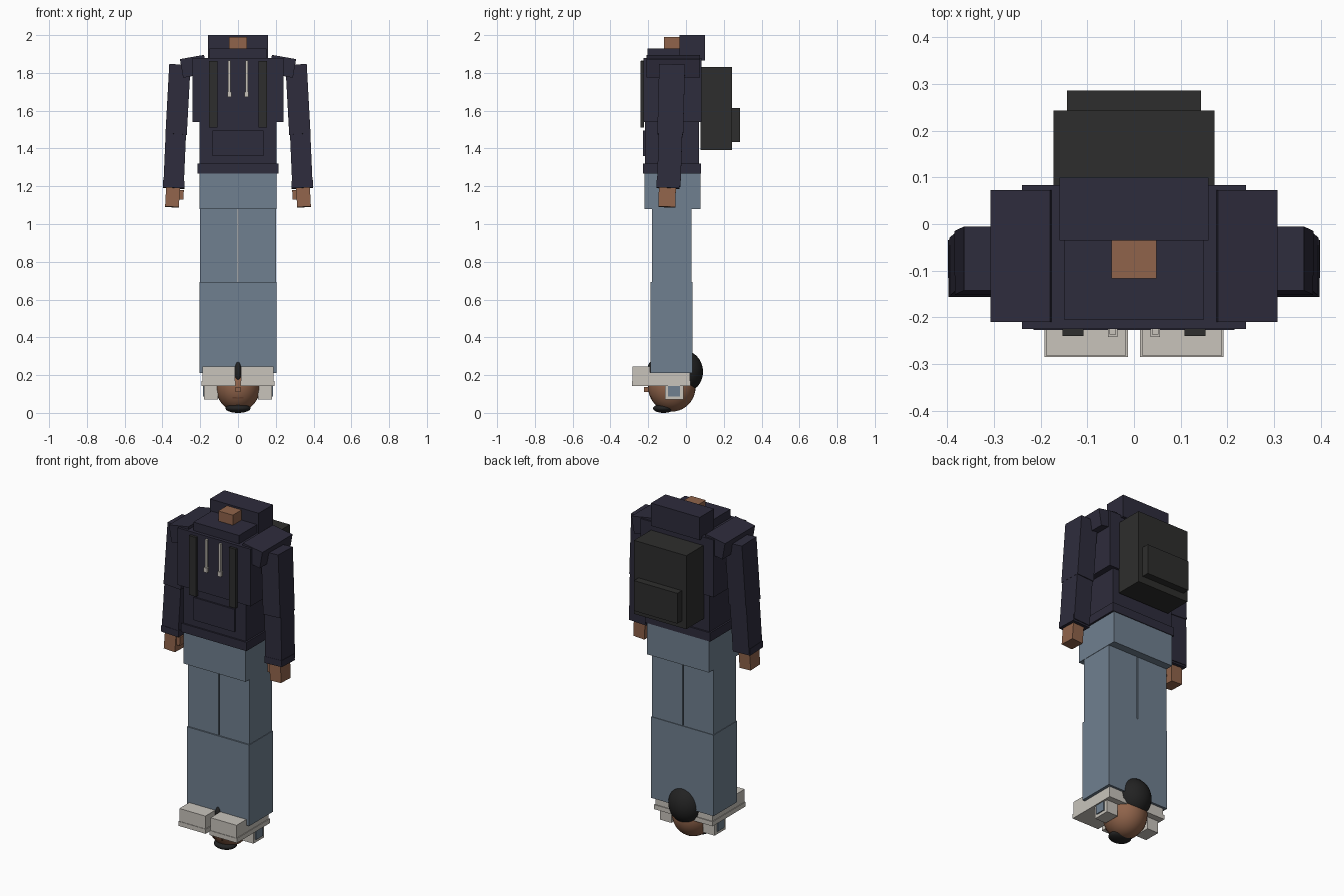
import bpy, bmesh, math
from mathutils import Matrix, Vector, Euler

if "Cube" in bpy.data.objects:
    bpy.data.objects.remove(bpy.data.objects["Cube"])


def material(name, rgb):
    m = bpy.data.materials.new(name)
    m.diffuse_color = (*rgb, 1)
    m.use_nodes = True
    m.node_tree.nodes["Principled BSDF"].inputs["Base Color"].default_value = m.diffuse_color
    return m


NAVY = material("navy cloth", (0.027, 0.025, 0.045))
DENIM = material("denim blue", (0.162, 0.216, 0.279))
SKIN = material("brown skin", (0.28, 0.127, 0.07))
PACK = material("charcoal canvas", (0.027, 0.027, 0.026))
HAIR = material("black hair", (0.016, 0.016, 0.016))
WHITE = material("off white", (0.58, 0.55, 0.50))
LIP = material("dark brown", (0.10, 0.04, 0.022))


def finish(bm, name, mat):
    bmesh.ops.recalc_face_normals(bm, faces=bm.faces)
    me = bpy.data.meshes.new(name)
    bm.to_mesh(me)
    bm.free()
    me.materials.append(mat)
    ob = bpy.data.objects.new(name, me)
    bpy.context.collection.objects.link(ob)
    return ob


def box(name, mat, x, y, z, rot=(0, 0, 0)):
    """Block from (min, max) ranges, turned about its centre by degrees."""
    c = Vector([(a + b) / 2 for a, b in (x, y, z)])
    size = Vector([abs(b - a) for a, b in (x, y, z)])
    turn = Euler([math.radians(r) for r in rot]).to_matrix().to_4x4()
    bm = bmesh.new()
    bmesh.ops.create_cube(bm, size=1, matrix=Matrix.Translation(c) @ turn
                          @ Matrix.Diagonal((*size, 1)))
    return finish(bm, name, mat)


def pair(name, mat, x, y, z, rot=(0, 0, 0)):
    """Block on the +x side plus its mirror image."""
    box(name + "_right", mat, x, y, z, rot)
    box(name + "_left", mat, (-x[1], -x[0]), y, z, (rot[0], -rot[1], -rot[2]))


def ball(name, mat, centre, radii, cut=None):
    """Smooth ellipsoid, optionally cut off below a height."""
    bm = bmesh.new()
    bmesh.ops.create_uvsphere(bm, u_segments=32, v_segments=20, radius=1,
                              matrix=Matrix.Translation(centre) @ Matrix.Diagonal((*radii, 1)))
    if cut is not None:
        g = bm.verts[:] + bm.edges[:] + bm.faces[:]
        r = bmesh.ops.bisect_plane(bm, geom=g, plane_co=(0, 0, cut),
                                   plane_no=(0, 0, -1), clear_outer=True)
        edges = [e for e in r["geom_cut"] if isinstance(e, bmesh.types.BMEdge)]
        bmesh.ops.contextual_create(bm, geom=edges)
    ob = finish(bm, name, mat)
    bpy.ops.object.select_all(action='DESELECT')
    ob.select_set(True)
    bpy.context.view_layer.objects.active = ob
    bpy.ops.object.shade_smooth_by_angle(angle=math.radians(40))
    return ob


# Hooded top
box("chest", NAVY, (-0.24, 0.24), (-0.225, 0.083), (1.54, 1.88))
box("waist", NAVY, (-0.205, 0.205), (-0.218, 0.07), (1.30, 1.56))
box("hem", NAVY, (-0.215, 0.215), (-0.227, 0.08), (1.268, 1.32))
box("front_pocket", NAVY, (-0.135, 0.135), (-0.227, -0.21), (1.36, 1.495))
box("collar", NAVY, (-0.15, 0.15), (-0.205, 0.03), (1.87, 1.93))
box("hood", NAVY, (-0.16, 0.16), (-0.035, 0.10), (1.865, 2.0))
box("neck", SKIN, (-0.048, 0.048), (-0.117, -0.02), (1.88, 1.99))

# Arms
pair("shoulder", NAVY, (0.17, 0.30), (-0.21, 0.073), (1.785, 1.885), (0, 10, 0))
pair("upper_arm", NAVY, (0.261, 0.374), (-0.147, -0.01), (1.475, 1.843), (-1.5, -3.1, 0))
pair("lower_arm", NAVY, (0.281, 0.389), (-0.149, -0.024), (1.20, 1.485), (-2, -2.5, 0))
pair("cuff", NAVY, (0.283, 0.397), (-0.156, -0.034), (1.19, 1.228), (-2, -2.5, 0))
pair("hand", SKIN, (0.31, 0.383), (-0.145, -0.055), (1.09, 1.20), (-2, -3, 0))
pair("thumb", SKIN, (0.288, 0.32), (-0.135, -0.095), (1.13, 1.18), (0, -3, 0))

# Draw cords with their tips
pair("cord", WHITE, (0.039, 0.052), (-0.237, -0.222), (1.69, 1.865))
pair("cord_tip", WHITE, (0.035, 0.056), (-0.242, -0.225), (1.672, 1.70))

# Backpack
box("backpack", PACK, (-0.172, 0.172), (0.078, 0.243), (1.393, 1.83))
box("backpack_pocket", PACK, (-0.143, 0.143), (0.235, 0.286), (1.435, 1.615))
pair("strap", PACK, (0.108, 0.153), (-0.24, -0.222), (1.51, 1.862))

# Trousers
box("hips", DENIM, (-0.204, 0.204), (-0.22, 0.076), (1.08, 1.29))
pair("upper_leg", DENIM, (0.003, 0.202), (-0.18, 0.03), (0.69, 1.10))
pair("lower_leg", DENIM, (0.0005, 0.205), (-0.188, 0.034), (0.21, 0.692))

# Shoes
pair("shoe_sole", WHITE, (0.013, 0.192), (-0.285, 0.025), (0.143, 0.17))
pair("shoe_upper", WHITE, (0.017, 0.188), (-0.282, 0.02), (0.168, 0.214))
pair("shoe_toe", WHITE, (0.017, 0.188), (-0.282, -0.19), (0.17, 0.246))

# Head at the feet
ball("head", SKIN, (0, -0.075, 0.138), (0.117, 0.126, 0.131))
ball("hair", HAIR, (0, -0.012, 0.218), (0.103, 0.102, 0.112), cut=0.12)
ball("hair_tuft", HAIR, (0, -0.185, 0.22), (0.018, 0.02, 0.05))
ball("beard", HAIR, (0, -0.118, 0.024), (0.066, 0.056, 0.024))
box("nose", SKIN, (-0.014, 0.014), (-0.222, -0.19), (0.11, 0.137))
box("mouth", LIP, (-0.03, 0.03), (-0.188, -0.179), (0.077, 0.083))

# Headphones
pair("ear_cup", WHITE, (0.105, 0.18), (-0.112, -0.012), (0.07, 0.165))
pair("ear_plate", DENIM, (0.178, 0.186), (-0.095, -0.033), (0.088, 0.142))

# Rest the lowest point on the ground
low = min(v.co.z for o in bpy.data.objects for v in o.data.vertices)
for o in bpy.data.objects:
    o.location.z -= low
